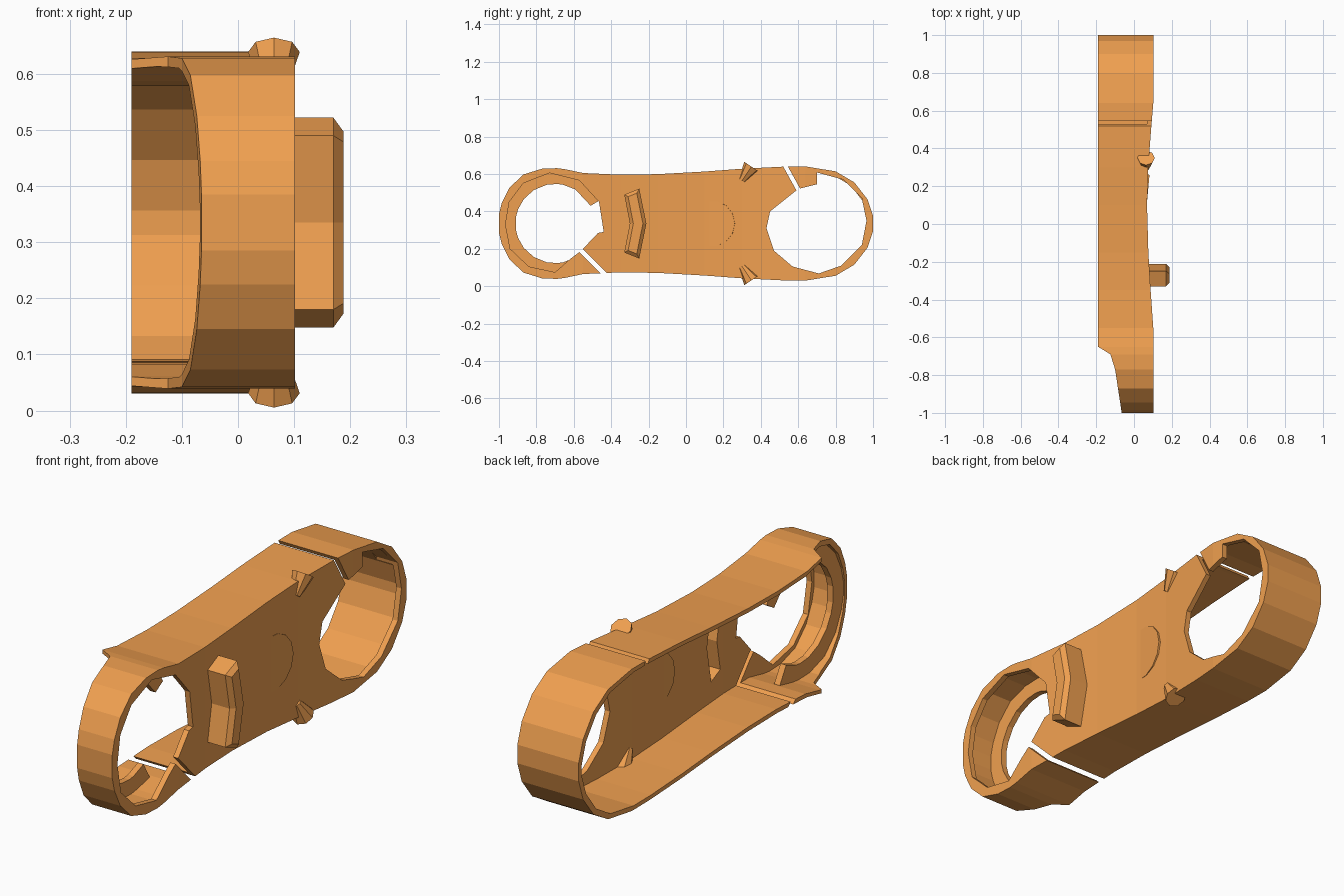
import bpy, bmesh
from math import atan2
from mathutils import Vector

if "Cube" in bpy.data.objects:
    bpy.data.objects.remove(bpy.data.objects["Cube"])

ZC = 0.335
mat = bpy.data.materials.new("orange")
mat.diffuse_color = (0.87, 0.35, 0.08, 1)
mat.use_nodes = True
mat.node_tree.nodes["Principled BSDF"].inputs["Base Color"].default_value = mat.diffuse_color


def make(name, verts, faces):
    me = bpy.data.meshes.new(name)
    me.from_pydata(verts, [], faces)
    bm = bmesh.new()
    bm.from_mesh(me)
    bmesh.ops.recalc_face_normals(bm, faces=bm.faces)
    bm.to_mesh(me)
    bm.free()
    me.materials.append(mat)
    ob = bpy.data.objects.new(name, me)
    bpy.context.collection.objects.link(ob)
    return ob


def prism(name, poly, x0, x1):
    """Extrude a (y, z) outline along x."""
    n = len(poly)
    verts = [(x, y, z) for x in (x0, x1) for y, z in poly]
    faces = [tuple(range(n)), tuple(range(n, 2 * n))]
    faces += [(i, (i + 1) % n, n + (i + 1) % n, n + i) for i in range(n)]
    return make(name, verts, faces)


def skin(name, verts):
    """Solid through successive four-point sections."""
    faces = [(0, 1, 2, 3), tuple(range(len(verts) - 4, len(verts)))]
    for s in range(0, len(verts) - 4, 4):
        faces += [(s + i, s + (i + 1) % 4, s + 4 + (i + 1) % 4, s + 4 + i) for i in range(4)]
    return make(name, verts, faces)


def loft(name, stations):
    """Box-like solid through stations (y, half height, x left, x right)."""
    verts = []
    for y, h, a, b in stations:
        verts += [(a, y, ZC - h), (b, y, ZC - h), (b, y, ZC + h), (a, y, ZC + h)]
    return skin(name, verts)


def cut(ob, cutter):
    m = ob.modifiers.new("cut", 'BOOLEAN')
    m.operation, m.solver, m.object = 'DIFFERENCE', 'EXACT', cutter
    bpy.context.view_layer.objects.active = ob
    bpy.ops.object.modifier_apply(modifier=m.name)
    bpy.data.objects.remove(cutter)


def interp(pts, y):
    for (a, va), (b, vb) in zip(pts, pts[1:]):
        if y <= b:
            return va + (vb - va) * max(0, y - a) / (b - a)
    return pts[-1][1]


def bar(p, q, w):
    """Thin rectangle outline from p to q."""
    p, q = Vector(p), Vector(q)
    d = (q - p).normalized() * w / 2
    n = Vector((-d.y, d.x))
    return [tuple(v) for v in (p + n, q + n, q - n, p - n)]


# half height of the outline, left wall edge and right plate face along y
HALF = [(-1, .05), (-.985, .11), (-.945, .19), (-.87, .262), (-.77, .293), (-.69, .296),
        (-.65, .291), (-.55, .27), (-.35, .261), (-.15, .264), (.1, .278), (.3, .293),
        (.52, .304), (.64, .305), (.8, .279), (.9, .22), (.97, .13), (1, .04)]
LEFT = [(-1, -.065), (-.77, -.1), (-.69, -.125), (-.65, -.19), (1, -.19)]
RIGHT = [(-1, .102), (-.55, .102), (-.35, .088), (-.15, .076), (.1, .069), (.3, .075),
         (.52, .092), (.64, .102), (1, .102)]

# shell: outer body with the inside hollowed out
body = loft("cover_shell", [(y, h, interp(LEFT, y), interp(RIGHT, y)) for y, h in HALF])
cut(body, loft("cavity", [(y * .98, h - .018, -.4, interp(RIGHT, y) - .025) for y, h in HALF]))

# openings in the plate, each leaving a small tab beside its split
front_hole = [(-.965, .33), (-.945, .45), (-.87, .55), (-.73, .605), (-.57, .565),
              (-.465, .45), (-.44, .29), (-.47, .285), (-.56, .19), (-.62, .145),
              (-.7, .075), (-.84, .105), (-.94, .2)]
rear_hole = [(.965, .35), (.94, .47), (.84, .57), (.7, .608), (.7, .545), (.6, .52),
             (.45, .4), (.43, .31), (.47, .19), (.57, .105), (.71, .068), (.83, .11), (.94, .22)]
for hole in (front_hole, rear_hole):
    cut(body, prism("hole", hole, 0, .3))

# splits across wall and plate
cut(body, prism("split", bar((-.40, .03), (-.59, .22), .025), -.4, .4))
cut(body, prism("split", bar((.51, .68), (.615, .49), .022), -.4, .4))

# flat inner lip around the front opening, running on past the top
C = Vector((-.7, ZC))
rim = [(y, -h) for y, h in HALF[7::-1]] + HALF[:8]
pairs = []
for y, dz in rim:
    outer = Vector((y * .99, ZC + dz * .97))
    pairs.append((outer, C + (outer - C).normalized() * .212))
pairs.append((Vector((-.46, .46)), Vector((-.51, .43))))
lip = []
for o, i in pairs:
    lip += [(-.062, *o), (-.062, *i), (-.035, *i), (-.035, *o)]
cut(skin("front_lip", lip), prism("split", bar((-.40, .03), (-.59, .22), .025), -.4, .4))

# bent raised rib, hollow behind
rib = [(-.33, .49), (-.30, .335), (-.33, .18), (-.25, .148), (-.212, .335), (-.25, .522)]
mid = Vector((-.272, .335))
small = [tuple(mid + (Vector(p) - mid) * .84) for p in rib]
handle = prism("raised_rib", rib, .062, .188)
bm = bmesh.new()
bm.from_mesh(handle.data)
top = [e for e in bm.edges if all(v.co.x > .18 for v in e.verts)]
bmesh.ops.bevel(bm, geom=top, offset=.018, segments=1, affect='EDGES')
bm.to_mesh(handle.data)
bm.free()
cut(handle, prism("rib_cavity", small, 0, .165))
cut(body, prism("rib_opening", small, 0, .165))

# low round boss, tilted so its rear edge stands proud of the plate
bpy.ops.mesh.primitive_cylinder_add(vertices=14, radius=.122, depth=.022,
                                    location=(.06, .14, ZC), rotation=(0, 1.5708, -.09))
boss = bpy.context.object
boss.name = "round_boss"
boss.data.materials.append(mat)

# slanted pegs, top and bottom
for side, label in ((1, "top"), (-1, "bottom")):
    axis = Vector((0, .56, .83 * side))
    centre = Vector((.064, .35, ZC + side * .304)) - axis * .045
    bpy.ops.mesh.primitive_cone_add(vertices=8, radius1=.02, radius2=.046, depth=.09,
                                    location=centre)
    peg = bpy.context.object
    peg.rotation_euler = (-atan2(axis.y, axis.z), 0, 0)
    peg.name = label + "_peg"
    peg.data.materials.append(mat)
